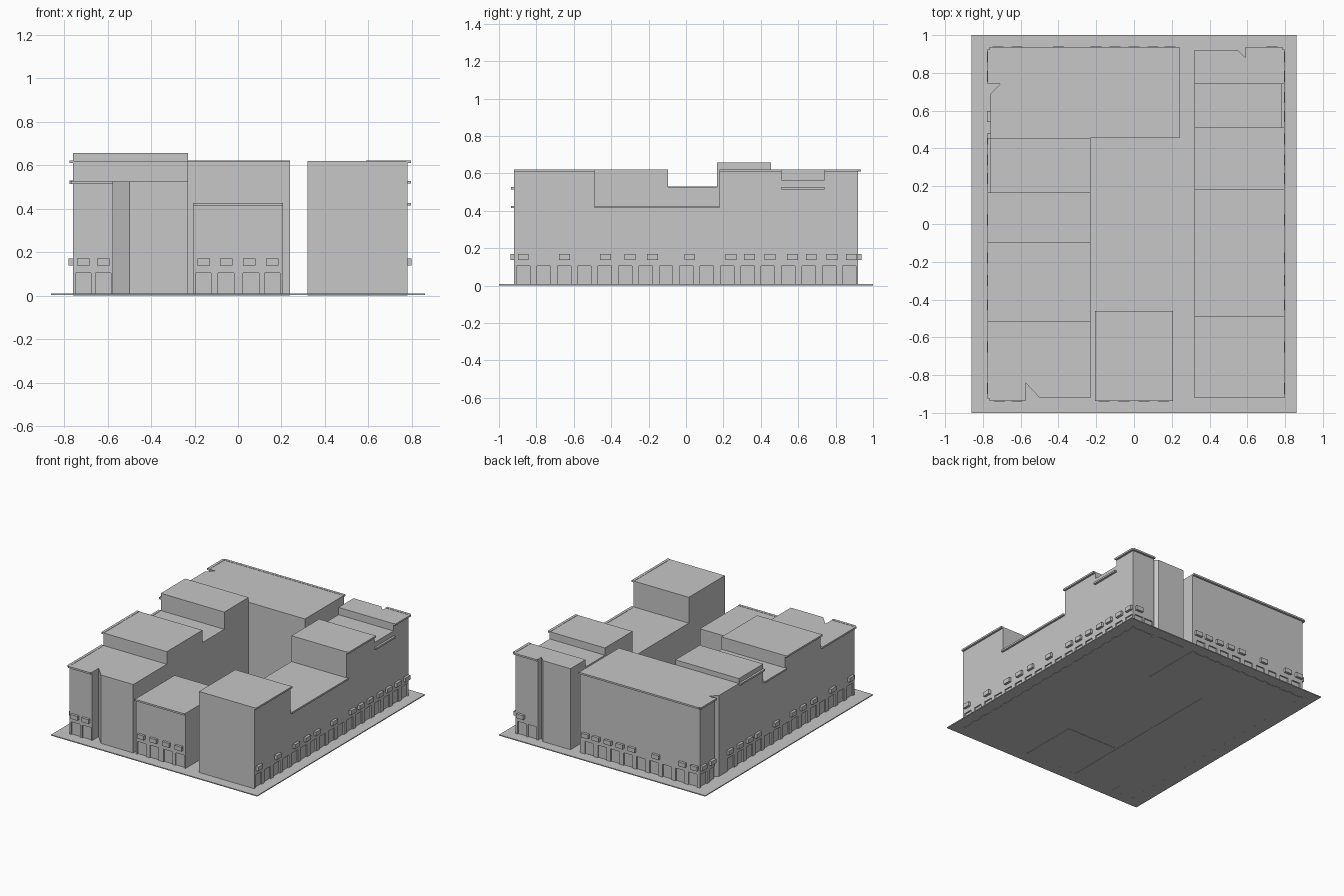
import bpy, bmesh

if "Cube" in bpy.data.objects:
    bpy.data.objects.remove(bpy.data.objects["Cube"])

GREY = (0.57, 0.57, 0.57, 1)
mat = bpy.data.materials.new("plain grey")
mat.use_nodes = True
mat.diffuse_color = GREY
mat.node_tree.nodes["Principled BSDF"].inputs["Base Color"].default_value = GREY


def finish(name, bm):
    bmesh.ops.recalc_face_normals(bm, faces=bm.faces)
    mesh = bpy.data.meshes.new(name)
    bm.to_mesh(mesh)
    bm.free()
    mesh.materials.append(mat)
    obj = bpy.data.objects.new(name, mesh)
    bpy.context.collection.objects.link(obj)
    return obj


def prism(bm, outline, z0, z1):
    low = [bm.verts.new((x, y, z0)) for x, y in outline]
    high = [bm.verts.new((x, y, z1)) for x, y in outline]
    bm.faces.new(low[::-1])
    bm.faces.new(high)
    n = len(outline)
    for i in range(n):
        j = (i + 1) % n
        bm.faces.new((low[i], low[j], high[j], high[i]))


def rect(x0, x1, y0, y1):
    return [(x0, y0), (x1, y0), (x1, y1), (x0, y1)]


def block(name, outline, z0, z1):
    bm = bmesh.new()
    prism(bm, outline, z0, z1)
    return finish(name, bm)


def on_wall(wall, pos, width, inner, outer):
    """Rectangle on a wall; inner and outer are offsets from the wall plane."""
    axis, sign, plane = wall
    a, b = sorted((sign * (plane + inner), sign * (plane + outer)))
    lo, hi = pos - width / 2, pos + width / 2
    return rect(a, b, lo, hi) if axis == "x" else rect(lo, hi, a, b)


LEFT, RIGHT = ("x", 1, 0.78), ("x", -1, 0.76)
FRONT, BACK = ("y", -1, 0.92), ("y", 1, 0.92)

# Paved ground slab, with the building footprints reaching just below it
block("base_slab", rect(-0.86, 0.86, -1, 1), 0.002, 0.009)

# Building volumes, grouped by the street walls they face
facing = {LEFT: [], RIGHT: [], FRONT: [], BACK: []}


def building(name, outline, height, *walls):
    obj = block(name, outline, 0, height)
    for wall in walls:
        facing[wall].append(obj)


for i, (y0, y1, h) in enumerate([(-0.92, -0.49, 0.62), (-0.49, 0.18, 0.425),
                                 (0.18, 0.51, 0.62), (0.51, 0.74, 0.565)]):
    building(f"left_row_house_{i + 1}", rect(0.32, 0.78, y0, y1), h, LEFT)
building("left_row_corner_house", [(0.32, 0.74), (0.78, 0.74), (0.78, 0.92),
         (0.59, 0.92), (0.59, 0.88), (0.55, 0.92), (0.32, 0.92)], 0.62, LEFT, BACK)

building("right_row_corner_house", [(-0.76, -0.92), (-0.575, -0.92), (-0.575, -0.84),
         (-0.5, -0.92), (-0.23, -0.92), (-0.23, -0.52), (-0.76, -0.52)], 0.525, RIGHT, FRONT)
for i, (y0, y1, h) in enumerate([(-0.52, -0.095, 0.62), (-0.095, 0.165, 0.527),
                                 (0.165, 0.455, 0.657)]):
    building(f"right_row_house_{i + 1}", rect(-0.76, -0.23, y0, y1), h, RIGHT)
building("back_hall", [(-0.76, 0.455), (0.24, 0.455), (0.24, 0.92), (-0.76, 0.92),
         (-0.76, 0.74), (-0.71, 0.74), (-0.76, 0.69)], 0.62, RIGHT, BACK)
building("front_middle_house", rect(-0.207, 0.207, -0.92, -0.46), 0.425, FRONT)

# Cornices: wall, start, end, top height
cornices = [
    (LEFT, -0.92, -0.49, 0.622), (LEFT, -0.49, 0.18, 0.427), (LEFT, 0.18, 0.51, 0.622),
    (LEFT, 0.51, 0.74, 0.528), (LEFT, 0.74, 0.925, 0.622), (BACK, 0.59, 0.785, 0.622),
    (RIGHT, -0.925, -0.52, 0.527), (RIGHT, -0.52, -0.095, 0.622),
    (RIGHT, -0.095, 0.165, 0.529), (RIGHT, 0.165, 0.455, 0.622),
    (RIGHT, 0.74, 0.925, 0.622), (BACK, -0.765, 0.24, 0.622),
    (FRONT, -0.765, -0.575, 0.527), (FRONT, -0.207, 0.207, 0.427)]
bm = bmesh.new()
for wall, a, b, top in cornices:
    prism(bm, on_wall(wall, (a + b) / 2, b - a, -0.004, 0.016), top - 0.013, top)
finish("cornices", bm)

# Shop openings: positions along each wall, cut one wall at a time
row = [-0.87 + 0.109 * k for k in range(17)]
front = [-0.712, -0.62, -0.16, -0.055, 0.06, 0.157]
back = [-0.7 + 0.108 * k for k in range(9)]
openings = {LEFT: row, RIGHT: [y for y in row if abs(y - 0.7) > 0.06],
            FRONT: front, BACK: back + [0.64, 0.725]}
for wall, spots in openings.items():
    bm = bmesh.new()
    for p in spots:
        prism(bm, on_wall(wall, p, 0.072, -0.01, 0.01), -0.02, 0.105)
    cutter = finish("opening_cutter", bm)
    cutter.hide_render = True
    for obj in facing[wall]:
        mod = obj.modifiers.new("openings", "BOOLEAN")
        mod.operation = "DIFFERENCE"
        mod.solver = "EXACT"
        mod.object = cutter
        bpy.context.view_layer.objects.active = obj
        bpy.ops.object.modifier_apply(modifier=mod.name)
    bpy.data.objects.remove(cutter)

# Small sign boxes above the openings
row_signs = [-0.87, -0.65, -0.43, -0.3, -0.18, 0.02, 0.24, 0.34, 0.45, 0.57, 0.78, 0.885]
signs = {LEFT: row_signs + [0.67], RIGHT: row_signs,
         FRONT: [-0.712, -0.62, -0.158, -0.054, 0.052, 0.157],
         BACK: [-0.72, -0.62, -0.4, -0.2, -0.1, 0, 0.1, 0.19, 0.73]}
bm = bmesh.new()
for wall, spots in signs.items():
    for p in spots:
        prism(bm, on_wall(wall, p, 0.058, -0.004, 0.019), 0.138, 0.17)
finish("sign_boxes", bm)
